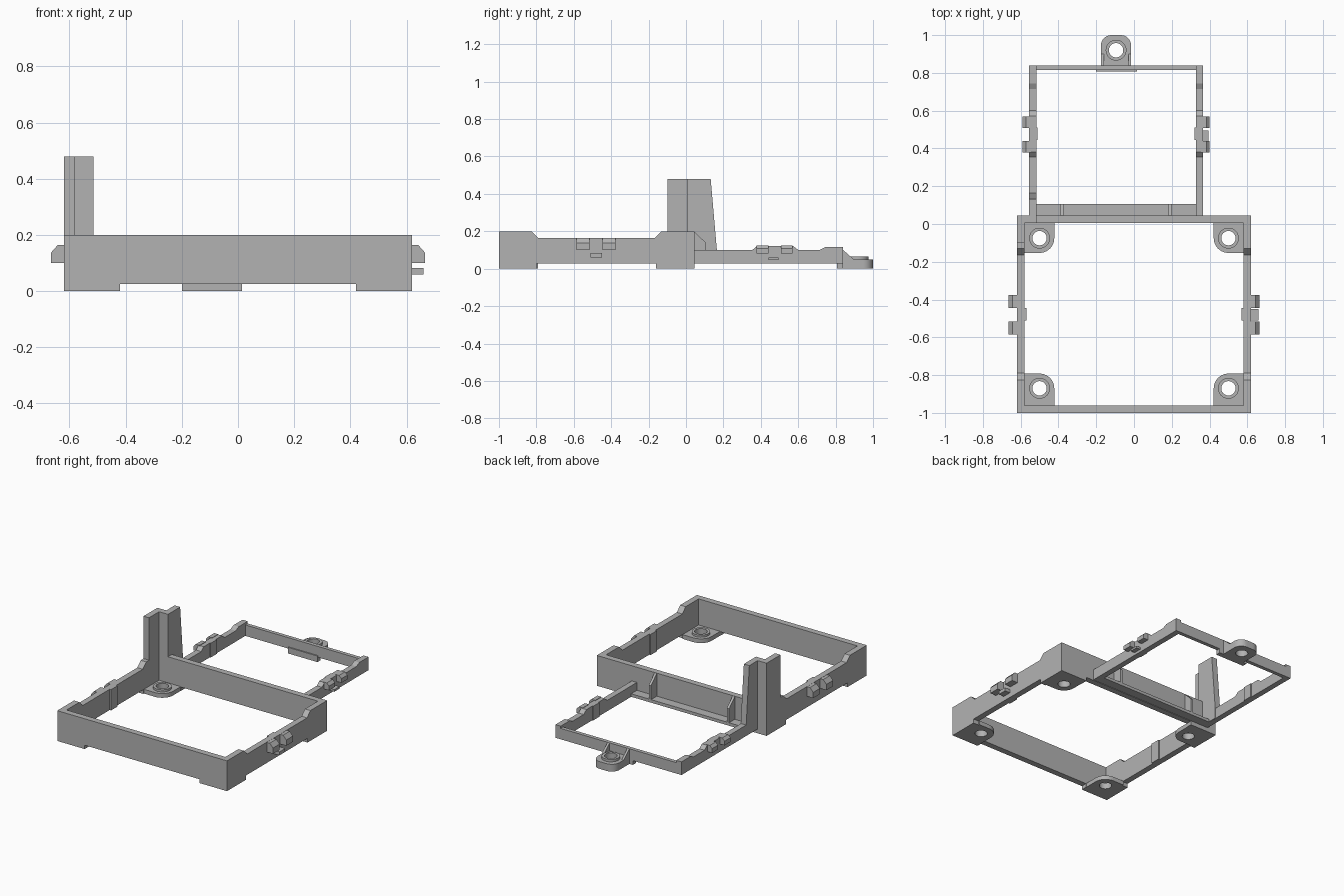
import bpy, math

if "Cube" in bpy.data.objects:
    bpy.data.objects.remove(bpy.data.objects["Cube"])

grey = bpy.data.materials.new("plain_grey")
grey.diffuse_color = (0.45, 0.45, 0.45, 1)
grey.use_nodes = True
grey.node_tree.nodes["Principled BSDF"].inputs["Base Color"].default_value = grey.diffuse_color


def add(name, mesh):
    mesh.materials.clear()
    mesh.materials.append(grey)
    ob = bpy.data.objects.new(name, mesh)
    bpy.context.collection.objects.link(ob)
    return ob


def prism(name, pts, axis, a, b):
    """Extrude a 2D profile along an axis: x uses (y,z), y uses (x,z), z uses (x,y)."""
    def place(p, t):
        return {"x": (t, p[0], p[1]), "y": (p[0], t, p[1]), "z": (p[0], p[1], t)}[axis]
    area = sum(p[0] * q[1] - q[0] * p[1] for p, q in zip(pts, pts[1:] + pts[:1]))
    if (area < 0) != (axis == "y"):
        pts = pts[::-1]
    a, b = min(a, b), max(a, b)
    n = len(pts)
    verts = [place(p, a) for p in pts] + [place(p, b) for p in pts]
    faces = [tuple(range(n))[::-1], tuple(range(n, 2 * n))]
    faces += [(i, (i + 1) % n, (i + 1) % n + n, i + n) for i in range(n)]
    me = bpy.data.meshes.new(name)
    me.from_pydata(verts, [], faces)
    return add(name, me)


def box(name, x0, x1, y0, y1, z0, z1):
    x0, x1 = min(x0, x1), max(x0, x1)
    return prism(name, [(x0, y0), (x1, y0), (x1, y1), (x0, y1)], "z", z0, z1)


def arc(cx, cy, r, a0, a1, n):
    return [(cx + r * math.cos(math.radians(a0 + (a1 - a0) * i / n)),
             cy + r * math.sin(math.radians(a0 + (a1 - a0) * i / n))) for i in range(n + 1)]


def holed(name, outline, hole, z0, z1):
    """Flat plate with a hole, from a filled 2D curve."""
    cu = bpy.data.curves.new(name, "CURVE")
    cu.dimensions, cu.fill_mode, cu.extrude = "2D", "BOTH", (z1 - z0) / 2
    for pts in (outline, hole):
        sp = cu.splines.new("POLY")
        sp.points.add(len(pts) - 1)
        for p, q in zip(sp.points, pts):
            p.co = (q[0], q[1], 0, 1)
        sp.use_cyclic_u = True
    tmp = bpy.data.objects.new(name + "_curve", cu)
    bpy.context.collection.objects.link(tmp)
    dg = bpy.context.evaluated_depsgraph_get()
    me = bpy.data.meshes.new_from_object(tmp.evaluated_get(dg))
    bpy.data.objects.remove(tmp)
    ob = add(name, me)
    ob.location.z = (z0 + z1) / 2
    bpy.context.view_layer.objects.active = ob
    ob.select_set(True)
    bpy.ops.object.shade_smooth_by_angle(angle=math.radians(30))
    ob.select_set(False)
    return ob


def circle(cx, cy, r):
    return arc(cx, cy, r, 0, 360, 32)[:-1]


# front frame: front and middle walls, notched underneath between the feet
wall = [(-0.58, 0), (-0.42, 0), (-0.42, 0.025), (0.42, 0.025), (0.42, 0),
        (0.58, 0), (0.58, 0.2), (-0.58, 0.2)]
prism("front_wall", wall, "y", -1, -0.96)
prism("middle_wall", wall, "y", 0.005, 0.045)

# front frame: side rails with lowered middle
rail = [(-1, 0), (-0.8, 0), (-0.8, 0.028), (-0.16, 0.028), (-0.16, 0), (0.045, 0),
        (0.045, 0.2), (-0.13, 0.2), (-0.165, 0.165), (-0.79, 0.165), (-0.825, 0.2), (-1, 0.2)]
# rear frame: side rails with raised clip zone and end
rear = [(0.045, 0.028), (0.84, 0.028), (0.84, 0.115), (0.745, 0.115), (0.715, 0.1),
        (0.6, 0.1), (0.572, 0.122), (0.38, 0.122), (0.355, 0.1), (0.045, 0.1)]

for s, side in ((-1, "left"), (1, "right")):
    prism(side + "_front_rail", rail, "x", s * 0.58, s * 0.62)
    box(side + "_front_pad", s * 0.57, s * 0.60, -0.51, -0.445, 0.028, 0.165)
    for y0, y1 in ((-0.585, -0.515), (-0.446, -0.377)):
        prism(side + "_front_clip", [(s * 0.61, 0.1), (s * 0.665, 0.1), (s * 0.665, 0.138),
              (s * 0.642, 0.164), (s * 0.61, 0.164)], "y", y0, y1)

    c = -0.095  # rear frame is off centre
    prism(side + "_rear_rail", rear, "x", c + s * 0.422, c + s * 0.46)
    box(side + "_rear_pad", c + s * 0.416, c + s * 0.45, 0.445, 0.51, 0.028, 0.122)
    for y0, y1 in ((0.378, 0.44), (0.508, 0.57)):
        prism(side + "_rear_clip", [(c + s * 0.45, 0.08), (c + s * 0.495, 0.08),
              (c + s * 0.495, 0.108), (c + s * 0.478, 0.125), (c + s * 0.45, 0.125)], "y", y0, y1)

    # screw feet in the four corners, round on the inner corner
    for t, cy, edge in ((-1, -0.87, -0.96), (1, -0.075, 0.005)):
        cx, r = s * 0.5, 0.078
        corner = [(cx - s * (px - 0), cy - t * py) for px, py in arc(0, 0, r, 0, 90, 10)]
        outline = corner + [(s * 0.58, cy - t * r), (s * 0.58, edge), (cx - s * r, edge)]
        holed("screw_foot", outline, circle(cx, cy, 0.038), 0, 0.028)
        holed("screw_boss", circle(cx, cy, 0.055), circle(cx, cy, 0.038), 0.028, 0.042)

# small lower catches on the right side
box("front_catch", 0.61, 0.66, -0.51, -0.45, 0.06, 0.083)
box("rear_catch", 0.355, 0.395, 0.44, 0.495, 0.046, 0.06)

# rear frame: ledge, ribs and back wall
box("rear_ledge", -0.52, 0.33, 0.045, 0.105, 0.028, 0.048)
for x in (-0.38, 0.19):
    prism("ledge_rib", [(0.045, 0.048), (0.105, 0.048), (0.105, 0.14), (0.045, 0.198)],
          "x", x - 0.008, x + 0.008)
box("back_wall", -0.517, 0.327, 0.815, 0.84, 0.028, 0.1)
box("back_wall_foot", -0.2, 0.015, 0.807, 0.84, 0, 0.04)

# rear screw tab with boss and gussets
tx, ty = -0.095, 0.92
tab = ([(tx - 0.08, 0.84), (tx + 0.08, 0.84)] + arc(tx + 0.025, 0.945, 0.055, 0, 90, 8)
       + arc(tx - 0.025, 0.945, 0.055, 90, 180, 8))
holed("rear_screw_tab", tab, circle(tx, ty, 0.038), 0, 0.048)
holed("rear_screw_boss", circle(tx, ty, 0.055), circle(tx, ty, 0.038), 0.048, 0.064)
for x in (tx - 0.08, tx + 0.065):
    prism("tab_gusset", [(0.84, 0.04), (0.9, 0.048), (0.84, 0.1)], "x", x, x + 0.015)

# tall stepped post at the left corner between the frames
box("post_front_leg", -0.62, -0.58, -0.1, 0.045, 0.16, 0.48)
box("post_bridge", -0.58, -0.515, 0.005, 0.045, 0.19, 0.48)
prism("post_back_leg", [(0.045, 0.03), (0.165, 0.03), (0.165, 0.1), (0.132, 0.48), (0.045, 0.48)],
      "x", -0.555, -0.515)
